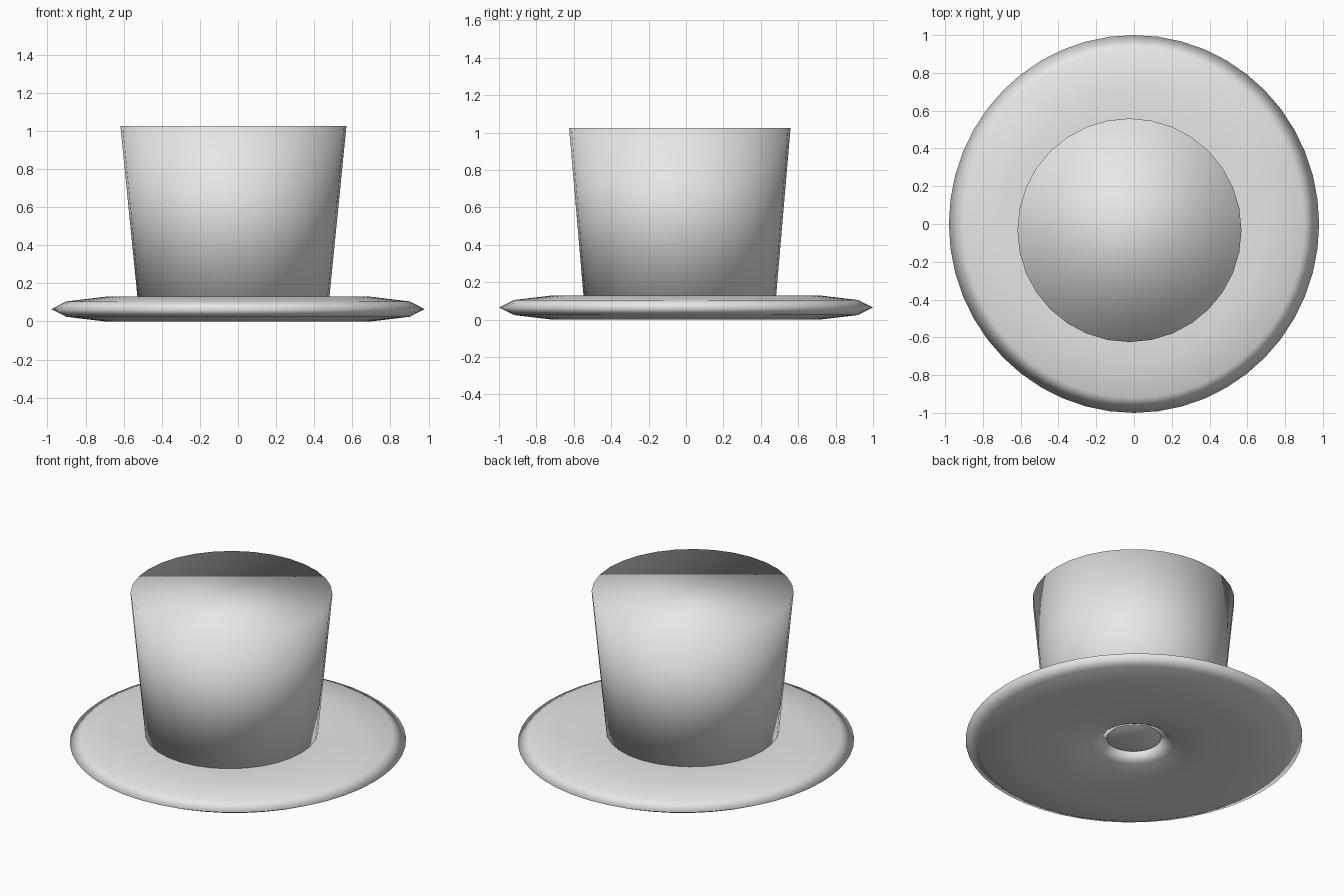
import bpy
from math import pi, sin, cos

cube = bpy.data.objects.get("Cube")
if cube:
    bpy.data.objects.remove(cube)

grey = bpy.data.materials.new("plain_grey")
grey.use_nodes = True
grey.diffuse_color = (0.8, 0.8, 0.8, 1)
grey.node_tree.nodes["Principled BSDF"].inputs["Base Color"].default_value = (0.8, 0.8, 0.8, 1)


def finish(name):
    obj = bpy.context.object
    obj.name = name
    obj.data.materials.append(grey)
    bpy.ops.object.shade_smooth()
    return obj


# Brim: a squashed ring with a small hole in the middle
bpy.ops.mesh.primitive_torus_add(major_segments=48, minor_segments=10,
                                 major_radius=0.58, minor_radius=0.42)
brim = finish("brim")
for v in brim.data.vertices:
    v.co.x *= 0.98
    v.co.z = 0.065 + v.co.z * 0.163

# Crown: closed drum, wider at the top and slightly off centre
BASE, TOP = 0.07, 1.025
bpy.ops.mesh.primitive_cylinder_add(vertices=32, radius=1, depth=2)
crown = finish("crown")
for v in crown.data.vertices:
    upper = v.co.z > 0
    v.co.x = v.co.x * (0.593 if upper else 0.498) - 0.024
    v.co.y = v.co.y * (0.592 if upper else 0.51) - 0.033
    v.co.z = TOP if upper else BASE
